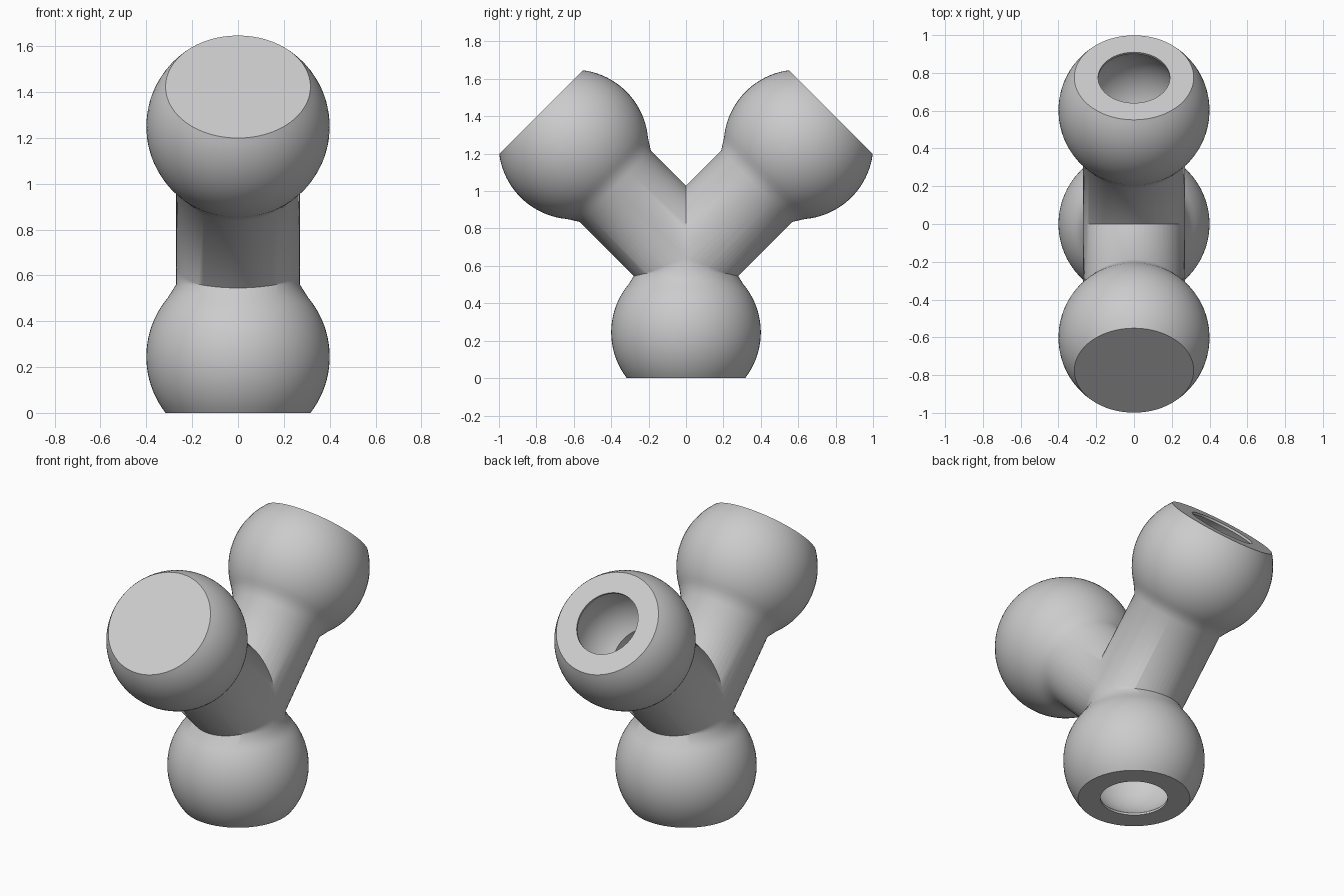
import bpy, bmesh, math
from mathutils import Matrix, Vector

cube = bpy.data.objects.get("Cube")
if cube:
    bpy.data.objects.remove(cube)

SEGMENTS = 64
HUB_Z = 0.6475          # where the three tube axes meet
BALL_R, TUBE_R = 0.4, 0.27
SOCKET_R, BORE_R, MOUTH_R = 0.3, 0.18, 0.19
FACE = 0.245            # ball centre to flat end face

grey = bpy.data.materials.new("plain_grey")
grey.use_nodes = True
grey.diffuse_color = (0.6, 0.6, 0.6, 1)
grey.node_tree.nodes["Principled BSDF"].inputs["Base Color"].default_value = (0.6, 0.6, 0.6, 1)


def arc(radius, centre, start, end, steps=20):
    """Profile points (radius, distance) from angle start to end, measured from the hub side."""
    return [(radius * math.sin(a), centre - radius * math.cos(a))
            for a in (start + (end - start) * i / steps for i in range(steps + 1))]


def outer_profile(length):
    neck = math.radians(50)
    end = math.pi - math.acos(FACE / BALL_R)
    return ([(0, -0.15), (TUBE_R, 0), (TUBE_R, length - 0.315)]
            + arc(BALL_R, length, neck, end) + [(0, length + FACE)])


def inner_profile(length):
    start = math.asin(BORE_R / SOCKET_R)
    end = math.pi - math.asin(MOUTH_R / SOCKET_R)
    return ([(0, -0.15), (BORE_R, 0)] + arc(SOCKET_R, length, start, end)
            + [(MOUTH_R, length + FACE + 0.1), (0, length + FACE + 0.1)])


def revolve(name, profile, tilt):
    """Lathe a profile round z, then tilt it about x at the hub."""
    bm = bmesh.new()
    verts = [bm.verts.new((r, 0, d)) for r, d in profile]
    edges = [bm.edges.new(pair) for pair in zip(verts, verts[1:])]
    bmesh.ops.spin(bm, geom=verts + edges, cent=(0, 0, 0), axis=(0, 0, 1),
                   angle=math.tau, steps=SEGMENTS, use_duplicate=False)
    bmesh.ops.remove_doubles(bm, verts=bm.verts, dist=1e-5)
    bmesh.ops.recalc_face_normals(bm, faces=bm.faces)
    bm.transform(Matrix.Translation((0, 0, HUB_Z)) @ Matrix.Rotation(tilt, 4, "X"))
    mesh = bpy.data.meshes.new(name)
    bm.to_mesh(mesh)
    bm.free()
    mesh.materials.append(grey)
    obj = bpy.data.objects.new(name, mesh)
    bpy.context.collection.objects.link(obj)
    return obj


def combine(target, other, operation):
    mod = target.modifiers.new(operation.lower(), "BOOLEAN")
    mod.operation, mod.solver, mod.object = operation, "EXACT", other
    bpy.context.view_layer.objects.active = target
    bpy.ops.object.modifier_apply(modifier=mod.name)
    bpy.data.objects.remove(other)


# Lower socket and the two upper arms, as (tilt, hub to ball centre)
branches = [(math.pi, HUB_Z - FACE), (math.radians(45), 0.851), (math.radians(-45), 0.851)]

# Solid outside
connector = None
for tilt, length in branches:
    part = revolve("socket_connector", outer_profile(length), tilt)
    if connector:
        combine(connector, part, "UNION")
    else:
        connector = part

# Hollow sockets and bores
for tilt, length in branches:
    combine(connector, revolve("bore_cutter", inner_profile(length), tilt), "DIFFERENCE")

# Smooth shading with crisp rims
bpy.ops.object.select_all(action="DESELECT")
connector.select_set(True)
bpy.context.view_layer.objects.active = connector
bpy.ops.object.shade_smooth_by_angle(angle=math.radians(35))
